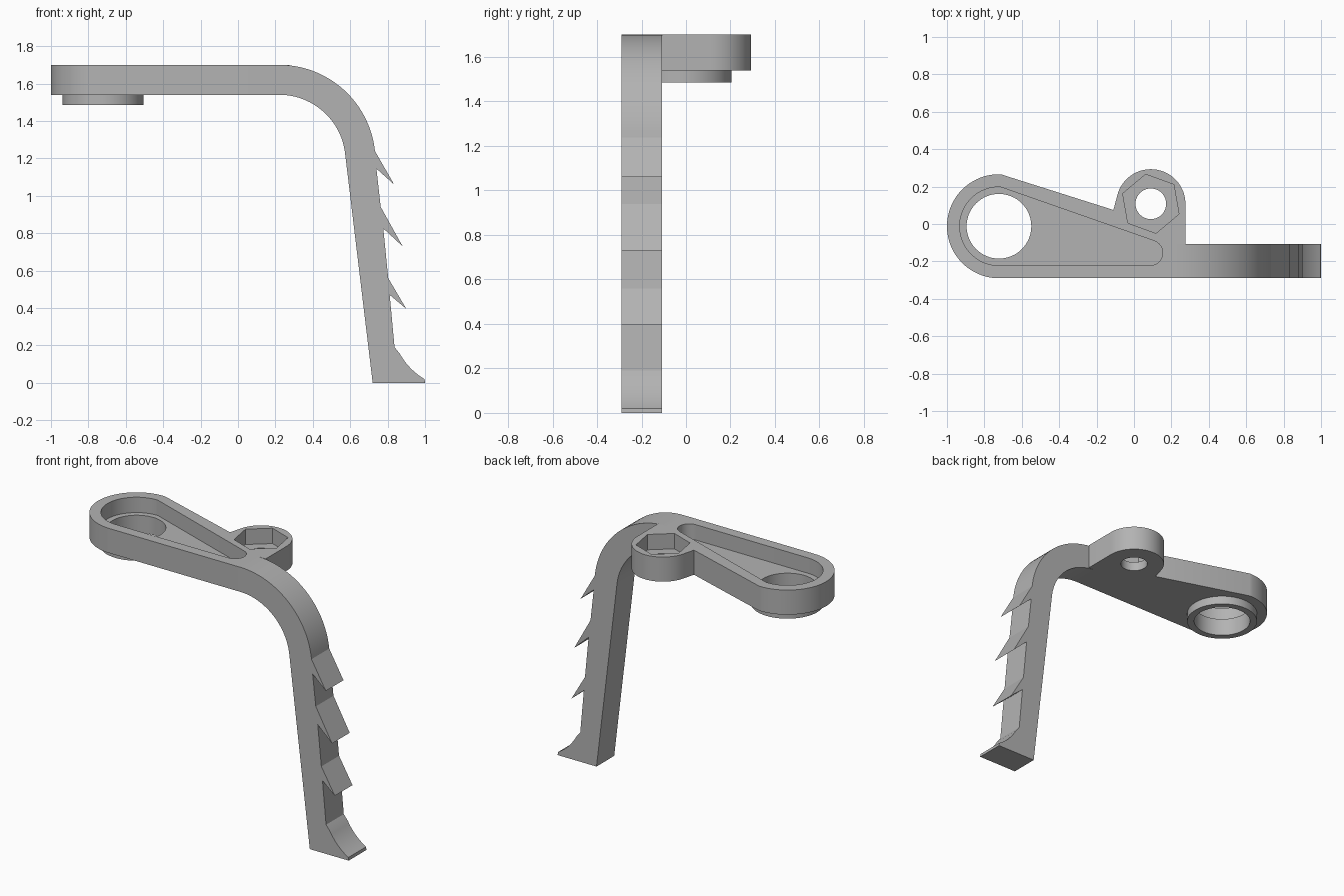
import bpy
import bmesh
from math import radians, cos, sin

cube = bpy.data.objects.get("Cube")
if cube:
    bpy.data.objects.remove(cube)

grey = bpy.data.materials.new("plain grey")
grey.use_nodes = True
colour = (0.45, 0.45, 0.45, 1)
grey.diffuse_color = colour
grey.node_tree.nodes["Principled BSDF"].inputs["Base Color"].default_value = colour

TOP, BOTTOM, FLOOR = 1.70, 1.54, 1.60
FRONT, BACK = -0.29, -0.108
RING = (-0.722, -0.012)
LUG = (0.09, 0.108)


def arc(centre, r, start, end, steps=24):
    """Points along an arc, angles in degrees."""
    angles = [radians(start + (end - start) * i / steps) for i in range(steps + 1)]
    return [(centre[0] + r * cos(a), centre[1] + r * sin(a)) for a in angles]


def circle(centre, r, sides=64, turn=0):
    return arc(centre, r, turn, turn + 360, sides)[:-1]


def prism(name, outline, low, high, upright=False):
    """Extrude an outline along z, or along y when upright."""
    bm = bmesh.new()
    place = (lambda a, b: (a, low, b)) if upright else (lambda a, b: (a, b, low))
    face = bm.faces.new([bm.verts.new(place(a, b)) for a, b in outline])
    new = bmesh.ops.extrude_face_region(bm, geom=[face])["geom"]
    move = (0, high - low, 0) if upright else (0, 0, high - low)
    bmesh.ops.translate(bm, vec=move, verts=[g for g in new if isinstance(g, bmesh.types.BMVert)])
    bmesh.ops.recalc_face_normals(bm, faces=bm.faces)
    mesh = bpy.data.meshes.new(name)
    bm.to_mesh(mesh)
    bm.free()
    mesh.materials.append(grey)
    obj = bpy.data.objects.new(name, mesh)
    bpy.context.collection.objects.link(obj)
    return obj


def cut(obj, outline, low, high):
    """Cut an extruded outline out of a part."""
    cutter = prism("cutter", outline, low, high)
    mod = obj.modifiers.new("cut", 'BOOLEAN')
    mod.operation, mod.solver, mod.object = 'DIFFERENCE', 'EXACT', cutter
    bpy.context.view_layer.objects.active = obj
    bpy.ops.object.modifier_apply(modifier=mod.name)
    bpy.data.objects.remove(cutter)


# Plate with round end and side lug
outline = arc(RING, 0.278, 270, 88, 40)
outline += [(-0.11, 0.075)] + arc(LUG, 0.185, 167, 0, 32)
outline += [(0.275, BACK), (0.22, BACK), (0.22, FRONT)]
plate = prism("plate", outline, BOTTOM, TOP)

# Tapered pocket, ring hole, hexagonal nut recess and bolt hole
pocket = arc(RING, 0.21, 270, 88, 40) + arc((0.085, -0.154), 0.068, 72, -90, 16)
cut(plate, pocket, FLOOR, TOP + 0.1)
cut(plate, circle(RING, 0.173), BOTTOM - 0.1, TOP + 0.1)
cut(plate, circle(LUG, 0.16, 6, 40), FLOOR, TOP + 0.1)
cut(plate, circle(LUG, 0.082, 40), BOTTOM - 0.1, TOP + 0.1)

# Collar under the ring hole
collar = prism("collar", circle(RING, 0.216), 1.485, BOTTOM)
cut(collar, circle(RING, 0.173), 1.4, TOP)

# Bent arm with three barbs and a flared foot
bend = (0.22, 1.185)
profile = arc(bend, 0.515, 90, 6)
profile += [(0.835, 1.06), (0.74, 1.145), (0.763, 0.94)]
profile += [(0.88, 0.73), (0.777, 0.825), (0.803, 0.56)]
profile += [(0.90, 0.395), (0.811, 0.47), (0.837, 0.19)]
profile += arc((1.18, 0.33), 0.36, 209, 239.5, 10)
profile += [(1.0, 0.0), (0.72, 0.0)] + arc(bend, 0.355, 6, 90)
arm = prism("arm", profile, FRONT, BACK, upright=True)

# Smooth the round walls, keep the edges crisp
bpy.ops.object.select_all(action='DESELECT')
for part in (plate, collar, arm):
    part.select_set(True)
bpy.context.view_layer.objects.active = plate
bpy.ops.object.shade_smooth_by_angle(angle=radians(20))
